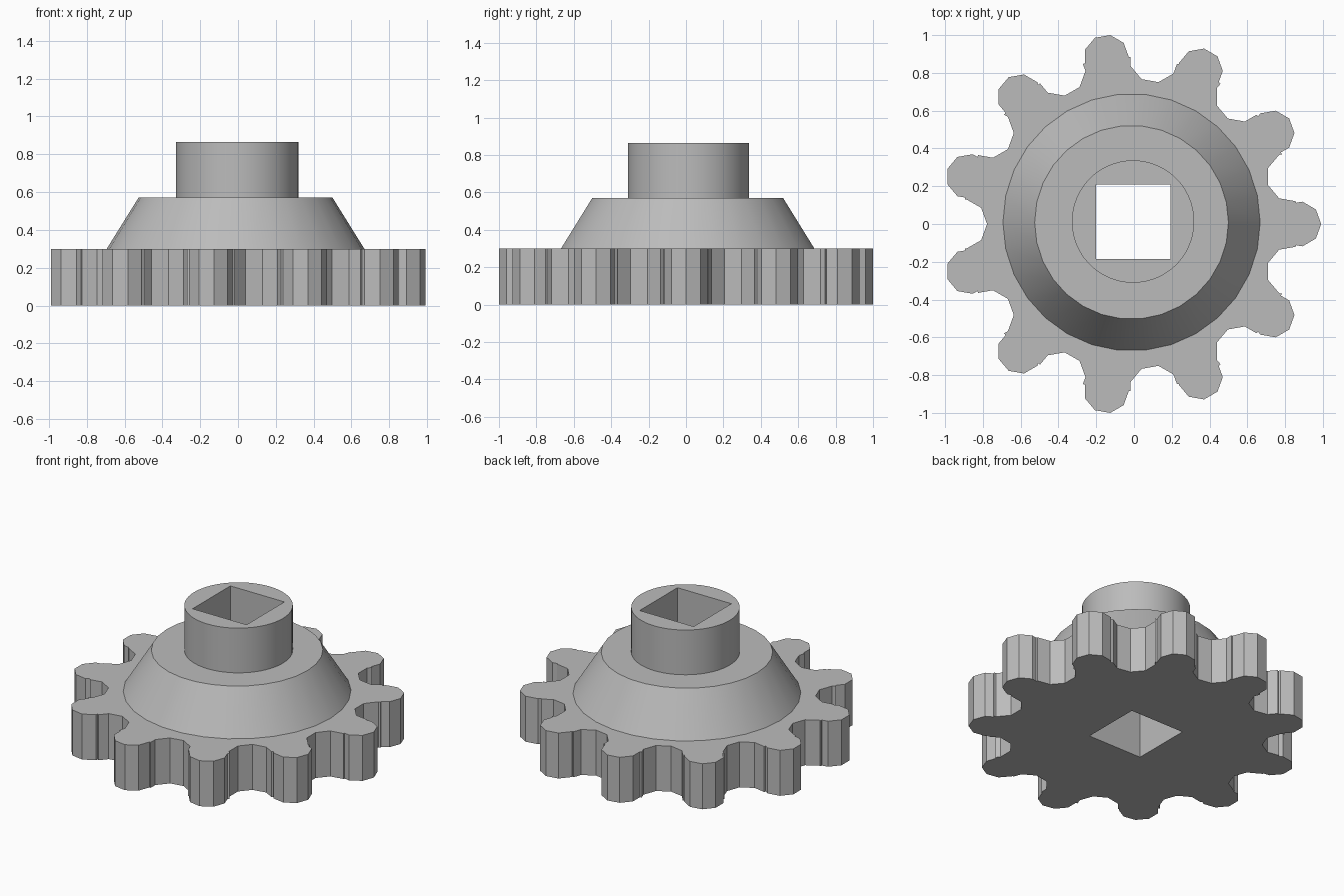
import bpy
import bmesh
from math import cos, sin, pi
from mathutils import Matrix

default = bpy.data.objects.get("Cube")
if default:
    bpy.data.objects.remove(default, do_unlink=True)

TEETH = 11
PITCH = 0.891      # radius on which teeth and gaps are centred
AXIS_X = -0.02     # gear axis
GEAR_TOP, CONE_TOP, HUB_TOP = 0.3, 0.57, 0.865

grey = bpy.data.materials.new("plain_grey")
grey.use_nodes = True
colour = (0.5, 0.5, 0.5, 1)
grey.diffuse_color = colour
grey.node_tree.nodes["Principled BSDF"].inputs["Base Color"].default_value = colour


def add_prism(bm, x, y, z0, z1, r0, sides, r1=None, turn=0.0):
    """Upright prism or frustum with its first corner at angle turn."""
    r1 = r0 if r1 is None else r1
    rings = []
    for r, z in ((r0, z0), (r1, z1)):
        rings.append([bm.verts.new((x + r * cos(turn + 2 * pi * i / sides),
                                    y + r * sin(turn + 2 * pi * i / sides), z))
                      for i in range(sides)])
    low, high = rings
    bm.faces.new(low[::-1])
    bm.faces.new(high)
    for i in range(sides):
        j = (i + 1) % sides
        bm.faces.new((low[i], low[j], high[j], high[i]))


def make_object(name, bm, helper=False):
    mesh = bpy.data.meshes.new(name)
    bm.to_mesh(mesh)
    bm.free()
    mesh.materials.append(grey)
    obj = bpy.data.objects.new(name, mesh)
    bpy.context.collection.objects.link(obj)
    if helper:
        obj.hide_render = True
        obj.hide_viewport = True
        obj.display_type = 'WIRE'
    return obj


def prism(name, *args, helper=False, **kw):
    bm = bmesh.new()
    add_prism(bm, *args, **kw)
    return make_object(name, bm, helper)


def ring_of_prisms(name, radius, z0, z1, offset):
    """Nine-sided prisms round the pitch circle, all facing the same way."""
    bm = bmesh.new()
    for i in range(TEETH):
        a = 2 * pi * (i + offset) / TEETH
        add_prism(bm, AXIS_X + PITCH * cos(a), PITCH * sin(a), z0, z1, radius, 9)
    return make_object(name, bm, helper=True)


def combine(obj, other, operation):
    mod = obj.modifiers.new(other.name, 'BOOLEAN')
    mod.object = other
    mod.operation = operation
    mod.solver = 'EXACT'


# Toothed wheel: disc, minus round gaps, plus round tooth tips
gear = prism("gear_wheel", AXIS_X, 0, 0, GEAR_TOP, 0.885, 66)
combine(gear, ring_of_prisms("gap_cutter", 0.133, -0.1, GEAR_TOP + 0.1, 0.5), 'DIFFERENCE')
combine(gear, ring_of_prisms("tooth_tips", 0.12, 0, GEAR_TOP, 0), 'UNION')

# Sloping collar and round hub
collar = prism("sloping_collar", -0.013, 0.009, GEAR_TOP, CONE_TOP, 0.681, 30, r1=0.513)
hub = prism("round_hub", -0.005, 0.013, CONE_TOP, HUB_TOP, 0.324, 60)

# Square shaft hole through every part
bore = prism("square_bore_cutter", -0.005, 0.012, -0.2, HUB_TOP + 0.2,
             0.197 * 2 ** 0.5, 4, turn=pi / 4, helper=True)
for part in (gear, collar, hub):
    combine(part, bore, 'DIFFERENCE')
for part in (collar, hub):
    bpy.ops.object.select_all(action='DESELECT')
    part.select_set(True)
    bpy.context.view_layer.objects.active = part
    bpy.ops.object.shade_smooth_by_angle(angle=pi / 10)
